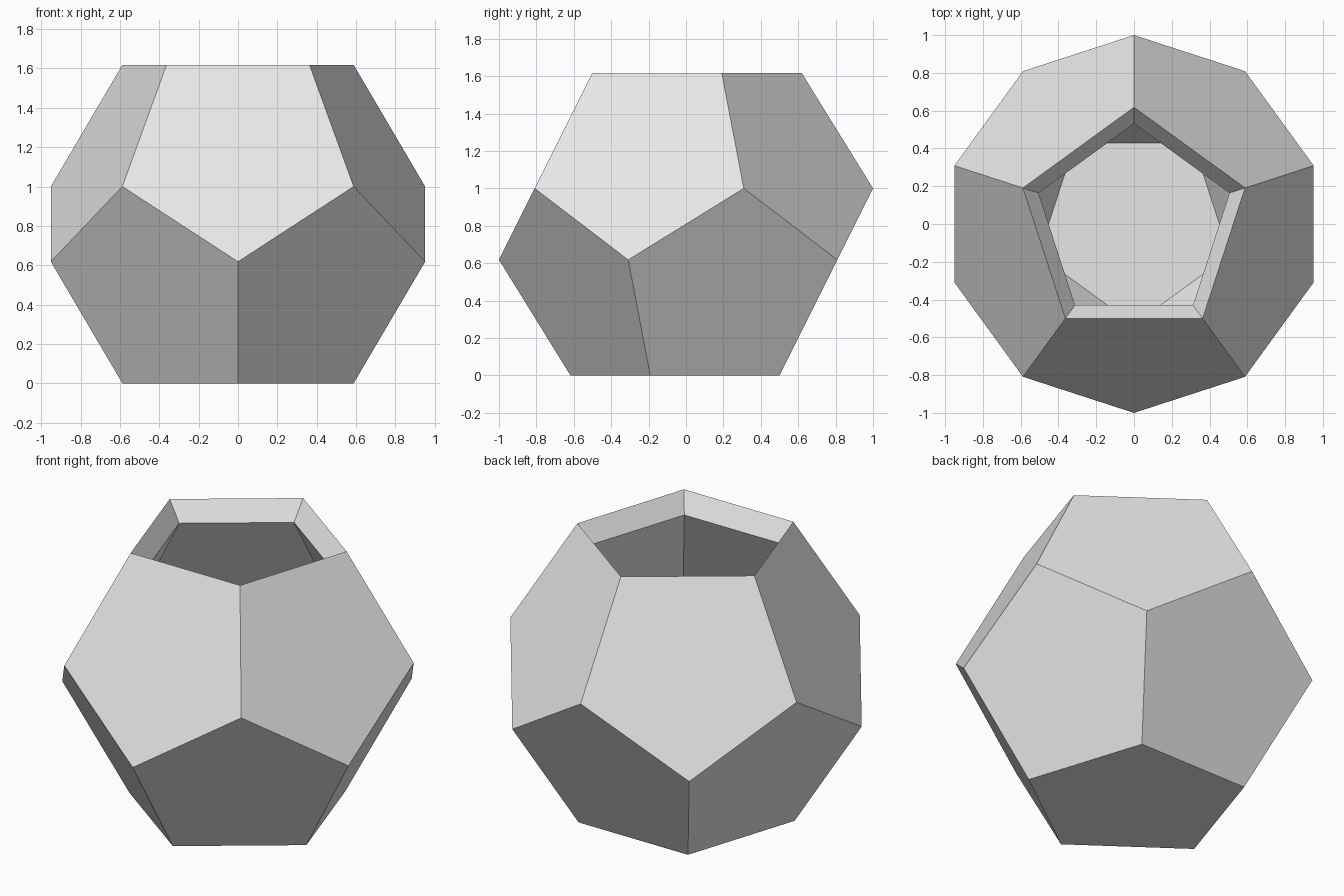
import bpy, bmesh
from math import sin, cos, pi, sqrt
from mathutils import Vector

cube = bpy.data.objects.get("Cube")
if cube:
    bpy.data.objects.remove(cube, do_unlink=True)

PHI = (1 + sqrt(5)) / 2
CENTRE = Vector((0, 0, PHI / 2))
INNER_SCALE = 0.86

grey = bpy.data.materials.new("light grey")
grey.use_nodes = True
colour = (0.8, 0.8, 0.8, 1)
grey.diffuse_color = colour
grey.node_tree.nodes["Principled BSDF"].inputs["Base Color"].default_value = colour

bm = bmesh.new()


def ring(radius, z, start, scale):
    """Five corners around the vertical axis, scaled about the centre."""
    verts = []
    for i in range(5):
        a = start + i * 2 * pi / 5
        p = Vector((radius * cos(a), radius * sin(a), z))
        verts.append(bm.verts.new(CENTRE + (p - CENTRE) * scale))
    return verts


def open_dodecahedron(scale, inward):
    """Dodecahedron without its top face; returns the corners of the opening."""
    back, low = pi / 2, pi / 2 + pi / 5
    top = ring(1 / PHI, PHI, back, scale)
    upper = ring(1, 1, back, scale)
    lower = ring(1, 1 / PHI, low, scale)
    base = ring(1 / PHI, 0, low, scale)
    faces = [base[::-1]]
    for i in range(5):
        j = (i + 1) % 5
        faces.append([top[i], upper[i], lower[i], upper[j], top[j]])
        faces.append([base[i], base[j], lower[j], upper[j], lower[i]])
    for f in faces:
        bm.faces.new(f[::-1] if inward else f)
    return top


# Outer and inner walls
outer = open_dodecahedron(1, False)
inner = open_dodecahedron(INNER_SCALE, True)

# Sloped rim around the opening
for i in range(5):
    j = (i + 1) % 5
    bm.faces.new((outer[i], outer[j], inner[j], inner[i]))

mesh = bpy.data.meshes.new("dodecahedron_planter")
bm.to_mesh(mesh)
bm.free()
mesh.materials.append(grey)
planter = bpy.data.objects.new("dodecahedron_planter", mesh)
bpy.context.collection.objects.link(planter)
